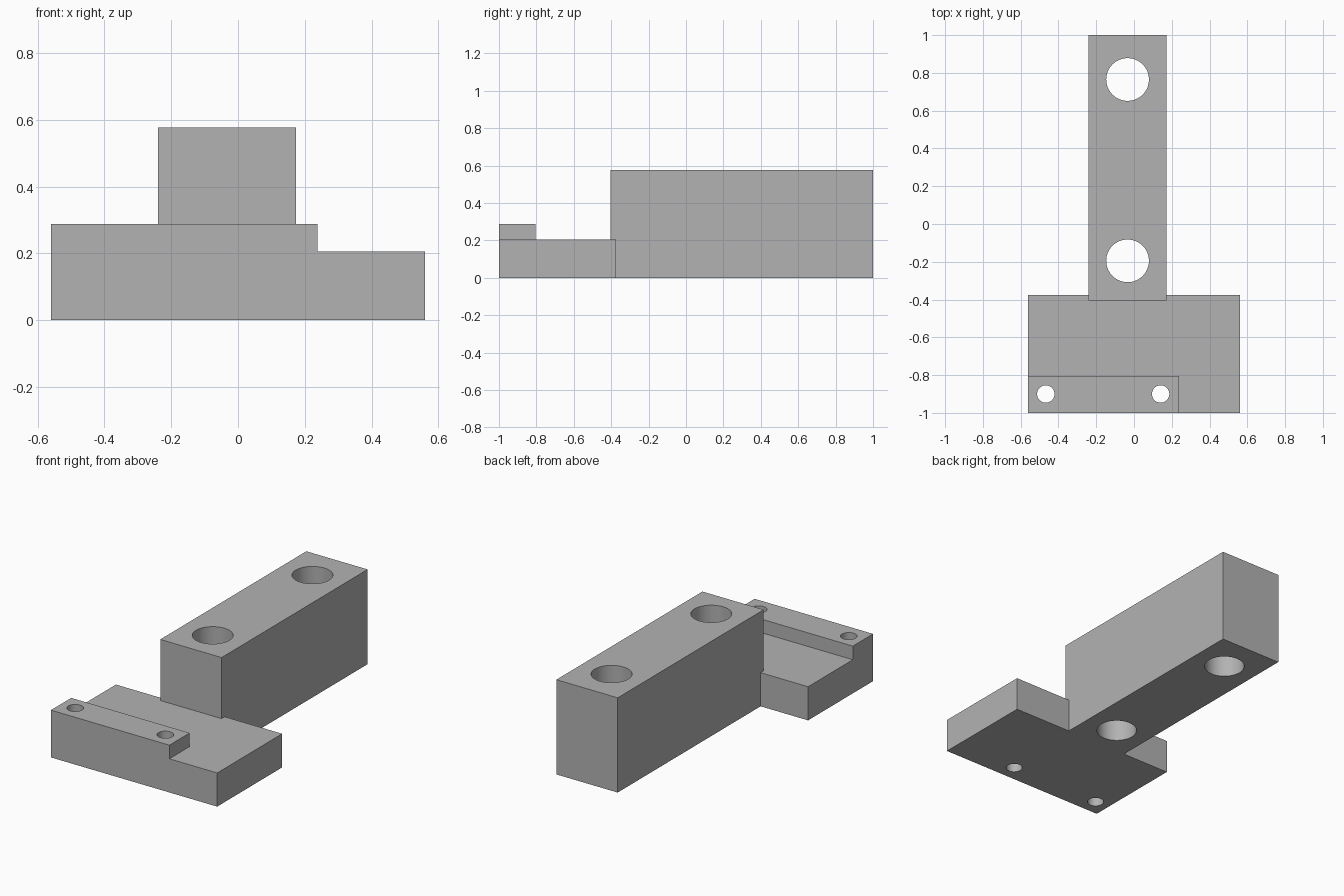
import bpy
import bmesh
from mathutils import Matrix, Vector

old = bpy.data.objects.get("Cube")
if old:
    bpy.data.objects.remove(old, do_unlink=True)

grey = bpy.data.materials.new("plain grey")
grey.use_nodes = True
colour = (0.45, 0.45, 0.45, 1)
grey.diffuse_color = colour
grey.node_tree.nodes["Principled BSDF"].inputs["Base Color"].default_value = colour


def finish(name, bm):
    mesh = bpy.data.meshes.new(name)
    bm.to_mesh(mesh)
    bm.free()
    mesh.materials.append(grey)
    obj = bpy.data.objects.new(name, mesh)
    bpy.context.collection.objects.link(obj)
    return obj


def box(name, low, high):
    low, high = Vector(low), Vector(high)
    bm = bmesh.new()
    bmesh.ops.create_cube(bm, size=1, matrix=Matrix.Translation((low + high) / 2)
                          @ Matrix.Diagonal((*(high - low), 1)))
    return finish(name, bm)


def drill(name, x, y, radius):
    bm = bmesh.new()
    bmesh.ops.create_cone(bm, cap_ends=True, segments=64, radius1=radius,
                          radius2=radius, depth=3, matrix=Matrix.Translation((x, y, 0)))
    return finish(name, bm)


def combine(target, tool, operation):
    tool.hide_render = True
    mod = target.modifiers.new(operation.title(), "BOOLEAN")
    mod.operation = operation
    mod.solver = "EXACT"
    mod.object = tool
    bpy.context.view_layer.objects.active = target
    bpy.ops.object.modifier_apply(modifier=mod.name)
    bpy.data.objects.remove(tool, do_unlink=True)


# Wide base plate, raised front strip and long tall arm joined into one solid
bracket = box("mounting_bracket", (-0.56, -1, 0), (0.56, -0.375, 0.205))
combine(bracket, box("front_strip", (-0.56, -1, 0), (0.238, -0.805, 0.288)), "UNION")
combine(bracket, box("long_arm", (-0.24, -0.405, 0), (0.173, 1, 0.577)), "UNION")

# Large bores through the arm, small screw holes through the strip
for y in (-0.195, 0.765):
    combine(bracket, drill("arm_bore", -0.034, y, 0.113), "DIFFERENCE")
for x in (-0.467, 0.141):
    combine(bracket, drill("screw_hole", x, -0.9, 0.046), "DIFFERENCE")

# Smooth hole walls, crisp block edges
bpy.ops.object.select_all(action="DESELECT")
bracket.select_set(True)
bpy.context.view_layer.objects.active = bracket
bpy.ops.object.shade_smooth_by_angle()
